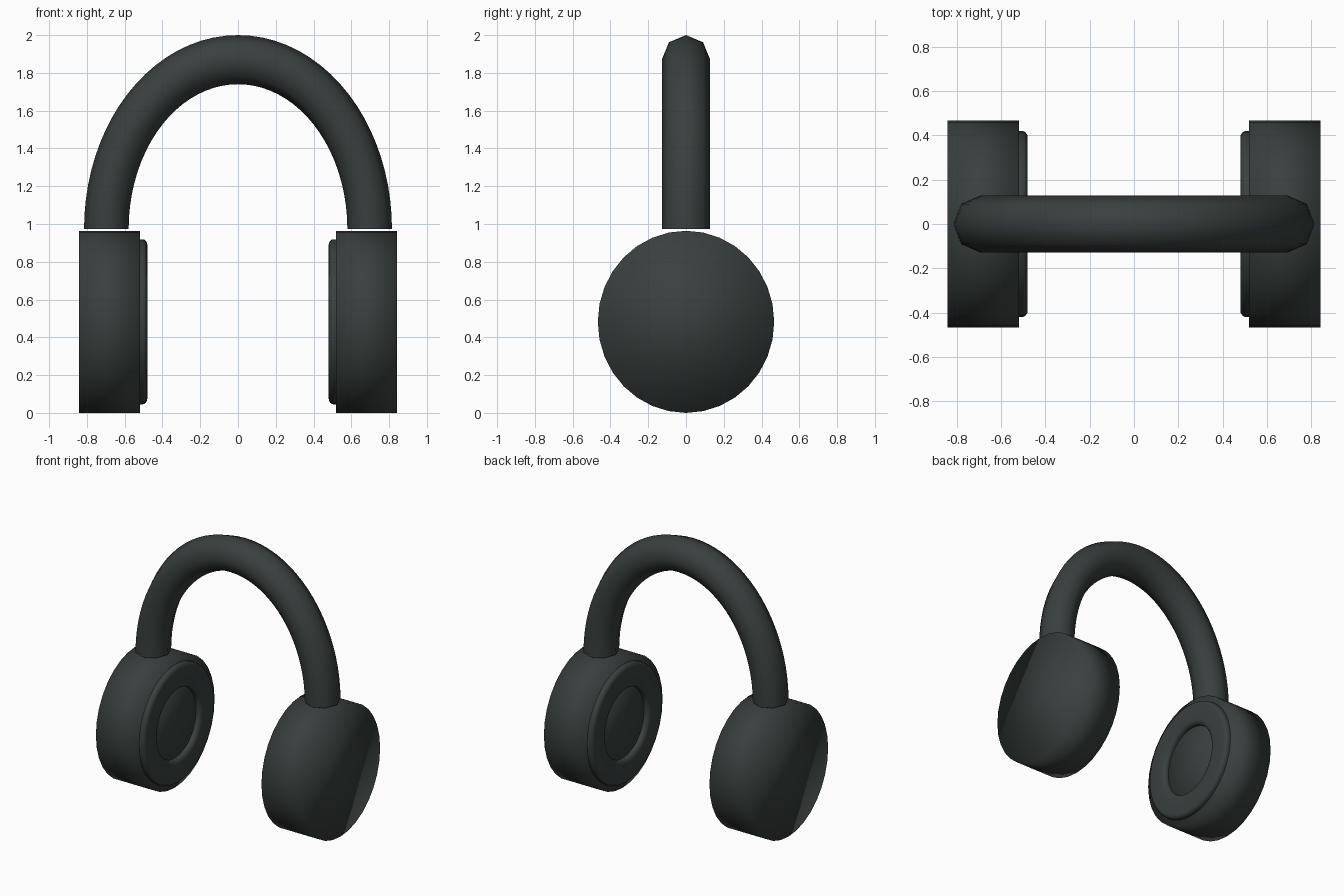
import bpy, bmesh
from math import sin, cos, pi, radians

cube = bpy.data.objects.get("Cube")
if cube:
    bpy.data.objects.remove(cube)

COLOUR = (0.040, 0.051, 0.049, 1)
charcoal = bpy.data.materials.new("charcoal_green")
charcoal.use_nodes = True
charcoal.diffuse_color = COLOUR
charcoal.node_tree.nodes["Principled BSDF"].inputs["Base Color"].default_value = COLOUR

CUP_Z = 0.482


def sweep(name, rings, closed, caps, sharp_angle=None):
    """Skin a list of equal-sized rings of points; closed joins the last ring to the first."""
    bm = bmesh.new()
    rows = [[bm.verts.new(p) for p in ring] for ring in rings]
    n = len(rows[0])
    pairs = list(zip(rows, rows[1:])) + ([(rows[-1], rows[0])] if closed else [])
    for a, b in pairs:
        for i in range(n):
            j = (i + 1) % n
            bm.faces.new((a[i], a[j], b[j], b[i]))
    if caps:
        bm.faces.new(rows[0])
        bm.faces.new(rows[-1])
    bmesh.ops.recalc_face_normals(bm, faces=bm.faces)
    mesh = bpy.data.meshes.new(name)
    bm.to_mesh(mesh)
    bm.free()
    mesh.materials.append(charcoal)
    obj = bpy.data.objects.new(name, mesh)
    bpy.context.collection.objects.link(obj)
    bpy.ops.object.select_all(action='DESELECT')
    obj.select_set(True)
    bpy.context.view_layer.objects.active = obj
    if sharp_angle:
        bpy.ops.object.shade_smooth_by_angle(angle=radians(sharp_angle))
    else:
        bpy.ops.object.shade_smooth()
    return obj


def disc_ring(x, ry, rz, n):
    """Ellipse around the ear axis at a given x."""
    return [(x, ry * cos(2 * pi * i / n), CUP_Z + rz * sin(2 * pi * i / n))
            for i in range(n)]


# Headband: octagonal tube along a half ellipse
STEPS, SIDES = 40, 8
band = []
for s in range(STEPS + 1):
    t = pi * s / STEPS
    cx, cz = 0.697 * cos(t), 0.973 + 0.897 * sin(t)
    nx, nz = 0.897 * cos(t), 0.697 * sin(t)
    length = (nx * nx + nz * nz) ** 0.5
    nx, nz = nx / length, nz / length
    ring = []
    for k in range(SIDES):
        a = 2 * pi * k / SIDES
        ring.append((cx + 0.118 * nx * cos(a), 0.128 * sin(a),
                     cz + 0.13 * nz * cos(a)))
    band.append(ring)
sweep("headband", band, closed=False, caps=True, sharp_angle=60)

# Ear cups with rounded ring cushions on the inner faces
for side, label in ((1, "left"), (-1, "right")):
    sweep(label + "_ear_cup",
          [disc_ring(side * x, 0.467, CUP_Z, 32) for x in (0.52, 0.843)],
          closed=False, caps=True)

    profile = [(0.53, 0.42), (0.505, 0.42)]
    for k in range(1, 5):
        a = k * pi / 8
        profile.append((0.505 - 0.025 * sin(a), 0.39 + 0.03 * cos(a)))
    for k in range(5):
        a = k * pi / 8
        profile.append((0.505 - 0.025 * cos(a), 0.285 - 0.035 * sin(a)))
    profile.append((0.53, 0.25))
    sweep(label + "_ear_cushion",
          [disc_ring(side * x, r, r * 1.04, 40) for x, r in profile],
          closed=True, caps=False, sharp_angle=40)
